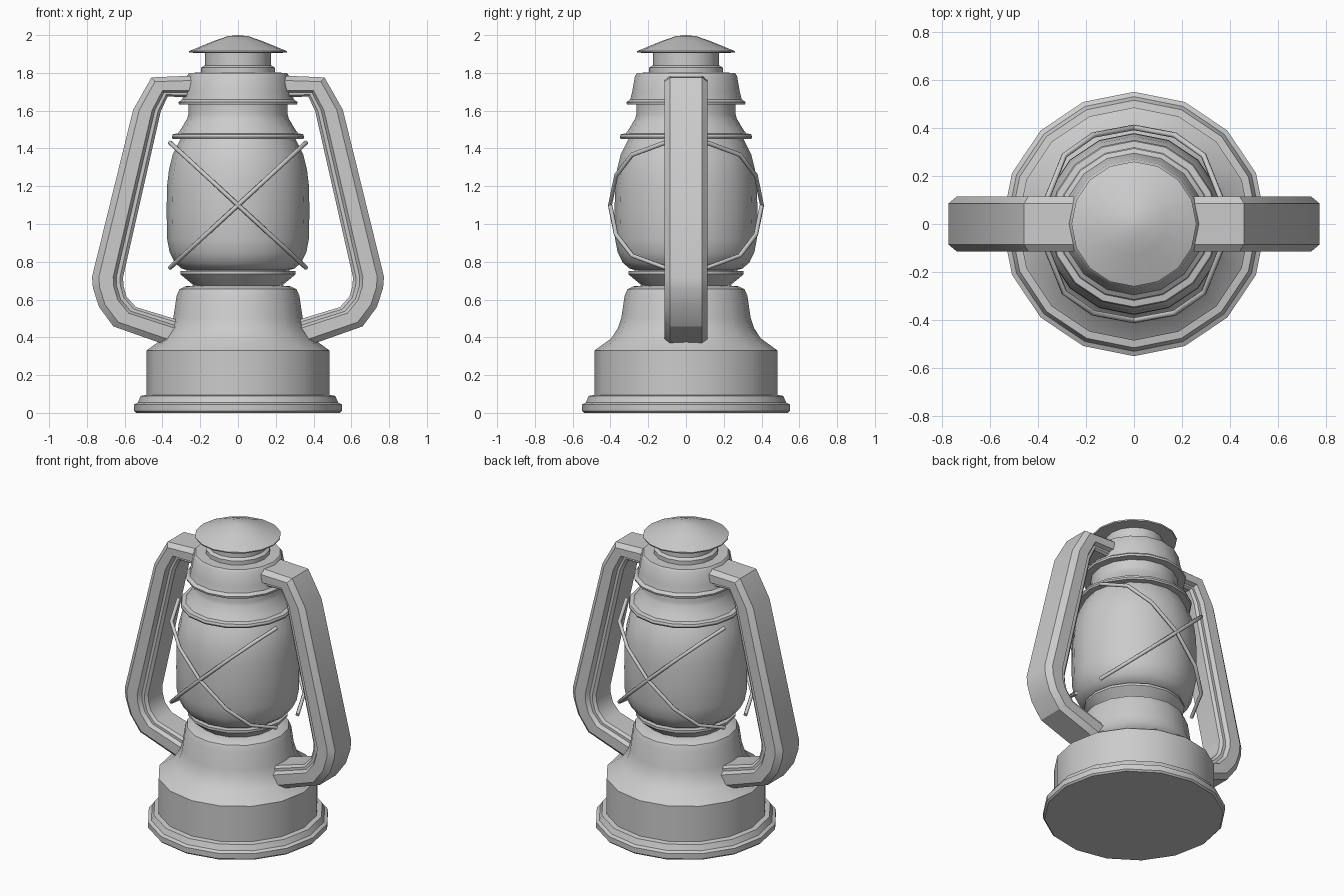
import bpy, bmesh
from math import sin, cos, pi, radians

if "Cube" in bpy.data.objects:
    bpy.data.objects.remove(bpy.data.objects["Cube"])

SIDES = 16


def finish(name, bm, angle=32):
    bmesh.ops.remove_doubles(bm, verts=bm.verts, dist=1e-5)
    bmesh.ops.recalc_face_normals(bm, faces=bm.faces)
    me = bpy.data.meshes.new(name)
    bm.to_mesh(me)
    bm.free()
    ob = bpy.data.objects.new(name, me)
    bpy.context.collection.objects.link(ob)
    bpy.ops.object.select_all(action='DESELECT')
    ob.select_set(True)
    bpy.context.view_layer.objects.active = ob
    bpy.ops.object.shade_smooth_by_angle(angle=radians(angle))
    return ob


def skin(bm, rings, cap):
    """Bridge a list of closed vertex rings."""
    n = len(rings[0])
    for a, b in zip(rings, rings[1:]):
        for i in range(n):
            j = (i + 1) % n
            bm.faces.new((a[i], a[j], b[j], b[i]))
    if cap:
        bm.faces.new(rings[0])
        bm.faces.new(rings[-1])


def lathe(name, profile):
    """Revolve (radius, z) points; both ends are capped."""
    bm = bmesh.new()
    rings = [[bm.verts.new((r * cos(2 * pi * i / SIDES), r * sin(2 * pi * i / SIDES), z))
              for i in range(SIDES)] for r, z in profile]
    skin(bm, rings, True)
    return finish(name, bm)


# Fuel tank with stepped foot
lathe("fuel_tank", [(.54, 0), (.55, .01), (.55, .045), (.53, .055), (.515, .09), (.485, .095),
                    (.485, .33), (.395, .395), (.36, .45), (.342, .505), (.325, .62),
                    (.31, .655), (.28, .67), (.22, .675)])

# Burner dish under the glass
lathe("burner_dish", [(.22, .66), (.24, .68), (.295, .725), (.305, .735), (.305, .75), (.27, .753),
                      (.265, .77), (.2, .775)])

# Glass globe
lathe("glass_globe", [(.25, .75), (.30, .765), (.335, .795), (.362, .85), (.375, .92), (.378, 1.06),
                      (.376, 1.2), (.365, 1.29), (.345, 1.37), (.315, 1.43), (.30, 1.46)])

# Collar above the glass
lathe("collar", [(.30, 1.45), (.345, 1.45), (.35, 1.46), (.345, 1.475), (.318, 1.48), (.30, 1.505),
                 (.268, 1.56), (.263, 1.58), (.263, 1.65)])

# Hood
lathe("hood", [(.25, 1.632), (.312, 1.632), (.315, 1.645), (.295, 1.66), (.285, 1.70),
               (.27, 1.785), (.258, 1.80), (.18, 1.802)])

# Chimney and cap
lathe("chimney", [(.195, 1.79), (.195, 1.828), (.175, 1.84), (.175, 1.92)])
lathe("chimney_cap", [(.15, 1.905), (.258, 1.907), (.26, 1.915), (.13, 1.968), (.055, 1.994),
                      (.001, 2.0)])

# Side tube frame: section swept between an outer and an inner outline, mirrored
outer = [(.25, 1.785), (.458, 1.776), (.555, 1.605), (.773, .72), (.768, .66), (.735, .56),
         (.66, .458), (.36, .352)]
inner = [(.25, 1.67), (.372, 1.675), (.408, 1.60), (.608, .72), (.607, .675), (.59, .615),
         (.54, .56), (.31, .49)]
half = [(1, .085), (.78, .115), (.32, .115), (.22, .09), (.10, .09), (0, .075)]
section = half + [(t, -y) for t, y in reversed(half)]
bm = bmesh.new()
rings = [[bm.verts.new((i[0] + (o[0] - i[0]) * t, y, i[1] + (o[1] - i[1]) * t)) for t, y in section]
         for o, i in zip(outer, inner)]
skin(bm, rings, True)
frame = finish("side_tube", bm)
frame.modifiers.new("Mirror", 'MIRROR').use_axis[0] = True

# Crossed guard wires, front and back
for side, sy in (("front", -1), ("back", 1)):
    for lean, sx in (("right", 1), ("left", -1)):
        cu = bpy.data.curves.new(f"guard_wire_{side}_{lean}", 'CURVE')
        cu.dimensions = '3D'
        cu.bevel_depth = .012
        cu.bevel_resolution = 1
        cu.use_fill_caps = True
        path = [(-.36, .11), (-.29, .285), (-.17, .37), (0, .402), (.17, .37), (.29, .285), (.36, .11)]
        sp = cu.splines.new('POLY')
        sp.points.add(len(path) - 1)
        for p, (x, y) in zip(sp.points, path):
            p.co = (sx * x, sy * y, 1.1 + x * .92, 1)
        bpy.context.collection.objects.link(bpy.data.objects.new(cu.name, cu))
